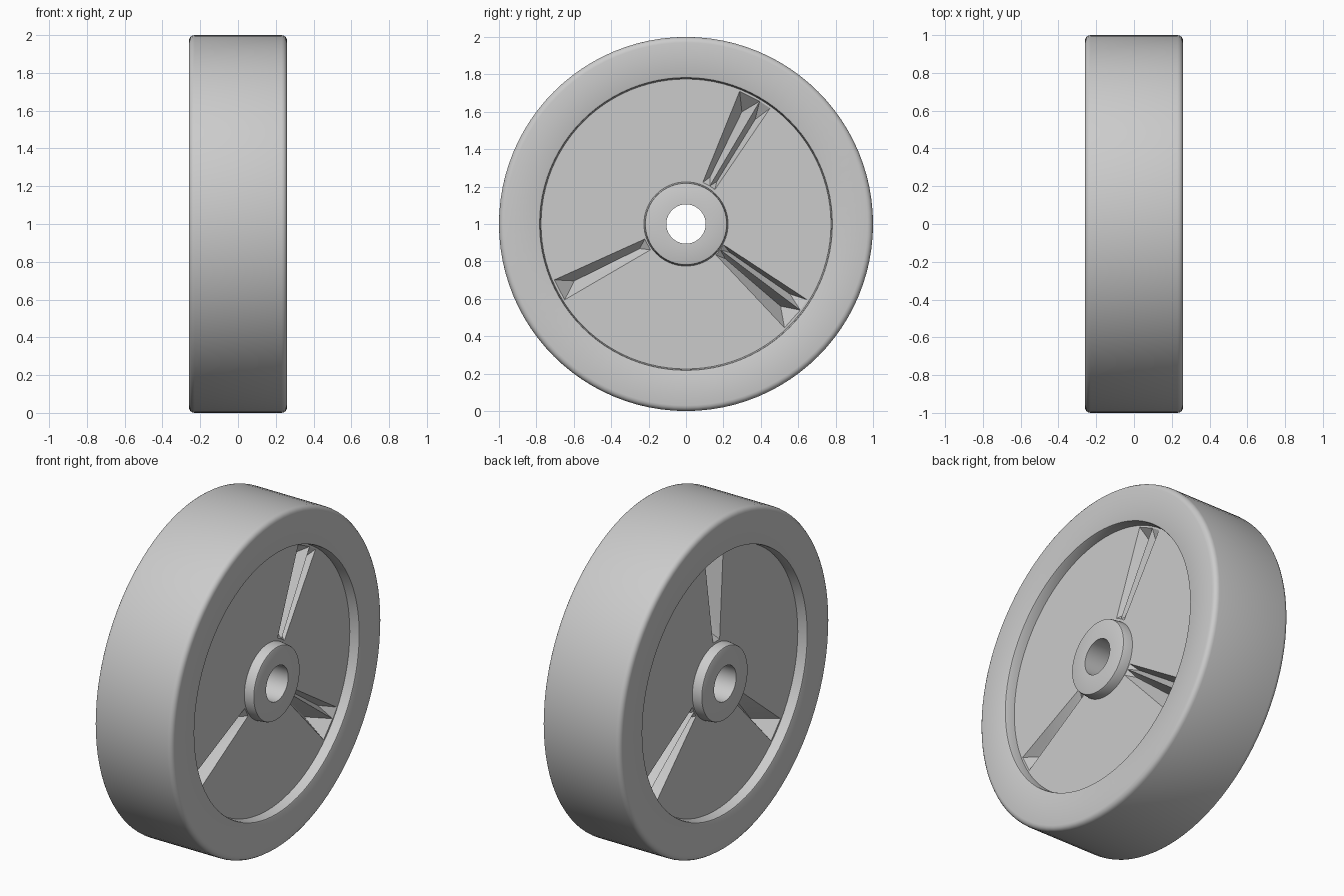
import bpy, bmesh
from math import sin, cos, radians, pi
from mathutils import Vector, Matrix

if "Cube" in bpy.data.objects:
    bpy.data.objects.remove(bpy.data.objects["Cube"], do_unlink=True)

grey = bpy.data.materials.new("plain_grey")
grey.use_nodes = True
grey.diffuse_color = (0.6, 0.6, 0.6, 1)
grey.node_tree.nodes["Principled BSDF"].inputs["Base Color"].default_value = (0.6, 0.6, 0.6, 1)

HALF = 0.26      # half width of the wheel
WEB = 0.20       # half thickness of the web
CENTRE = Vector((0, 0, 1))


def add_object(name, bm):
    bmesh.ops.recalc_face_normals(bm, faces=bm.faces)
    mesh = bpy.data.meshes.new(name)
    bm.to_mesh(mesh)
    bm.free()
    mesh.materials.append(grey)
    obj = bpy.data.objects.new(name, mesh)
    bpy.context.collection.objects.link(obj)
    return obj


def corner(r, x, dr, dx, size, steps=4):
    """Rounded corner centred at (r, x), swept from the dr side to the dx side."""
    return [(r + dr * size * cos(t), x + dx * size * sin(t))
            for t in [pi / 2 * i / steps for i in range(steps + 1)]]


# Wheel body: half profile from tread to bore, mirrored, then revolved about x
half = corner(0.97, HALF - 0.03, 1, 1, 0.03)
half += corner(0.79, HALF - 0.01, -1, 1, 0.01, 2)[::-1]
half += [(0.775, WEB), (0.225, WEB)]
half += corner(0.21, HALF - 0.01, 1, 1, 0.01, 2)
half += [(0.105, HALF)]
profile = half + [(r, -x) for r, x in reversed(half)]

SEGMENTS = 96
bm = bmesh.new()
rings = [[bm.verts.new(CENTRE + Vector((x, r * sin(a), r * cos(a)))) for r, x in profile]
         for a in [2 * pi * i / SEGMENTS for i in range(SEGMENTS)]]
for i, ring in enumerate(rings):
    after = rings[(i + 1) % SEGMENTS]
    for j in range(len(profile)):
        k = (j + 1) % len(profile)
        bm.faces.new((ring[j], ring[k], after[k], after[j]))
wheel = add_object("wheel_body", bm)


def polar(r, degrees, x):
    a = radians(degrees)
    return CENTRE + Vector((x, r * cos(a), r * sin(a)))


# V grooves, tapering from rim to hub:
# side, inner radius, inner angles, outer angles, valley angle
grooves = [
    (1, 0.24, (68, 58), (68, 59), 63.5),
    (1, 0.24, (58, 50), (59, 54), 56.5),
    (1, 0.23, (-29, -37), (-32, -37), -34),
    (1, 0.23, (-37, -46), (-37, -46.5), -41),
    (1, 0.235, (200, 216), (203, 212), 207),
    (-1, 0.24, (83, 98), (82, 95), 88.5),
    (-1, 0.235, (212, 228), (217, 227), 222),
    (-1, 0.235, (-18, -27), (-27, -34), -30.5),
    (-1, 0.235, (-27, -36), (-34, -42), -38),
]
for n, (side, inner, near, far, valley) in enumerate(grooves):
    bm = bmesh.new()
    for x in (WEB, WEB + 0.02):
        for a in near:
            bm.verts.new(polar(inner, a, side * x))
        for a in far:
            bm.verts.new(polar(0.765, a, side * x))
    depth = 0.012 * abs(far[0] - far[1])
    bm.verts.new(polar(0.67, valley, side * (WEB - depth)))
    bm.verts.new(polar(0.28, sum(near) / 2, side * (WEB - 0.04)))
    bmesh.ops.convex_hull(bm, input=bm.verts)
    cutter = add_object("groove_cutter_%d" % n, bm)
    cutter.hide_render = True
    cutter.hide_set(True)
    cutter.display_type = 'WIRE'
    mod = wheel.modifiers.new("groove_%d" % n, 'BOOLEAN')
    mod.operation = 'DIFFERENCE'
    mod.solver = 'EXACT'
    mod.object = cutter

# Apply the cuts and remove the cutters
bpy.context.view_layer.update()
graph = bpy.context.evaluated_depsgraph_get()
carved = bpy.data.meshes.new_from_object(wheel.evaluated_get(graph))
wheel.modifiers.clear()
wheel.data = carved
for obj in [o for o in bpy.data.objects if o.name.startswith("groove_cutter")]:
    bpy.data.objects.remove(obj, do_unlink=True)

# Smooth the round surfaces, keep the grooves and steps sharp
bpy.ops.object.select_all(action='DESELECT')
wheel.select_set(True)
bpy.context.view_layer.objects.active = wheel
bpy.ops.object.shade_smooth_by_angle(angle=radians(30))
